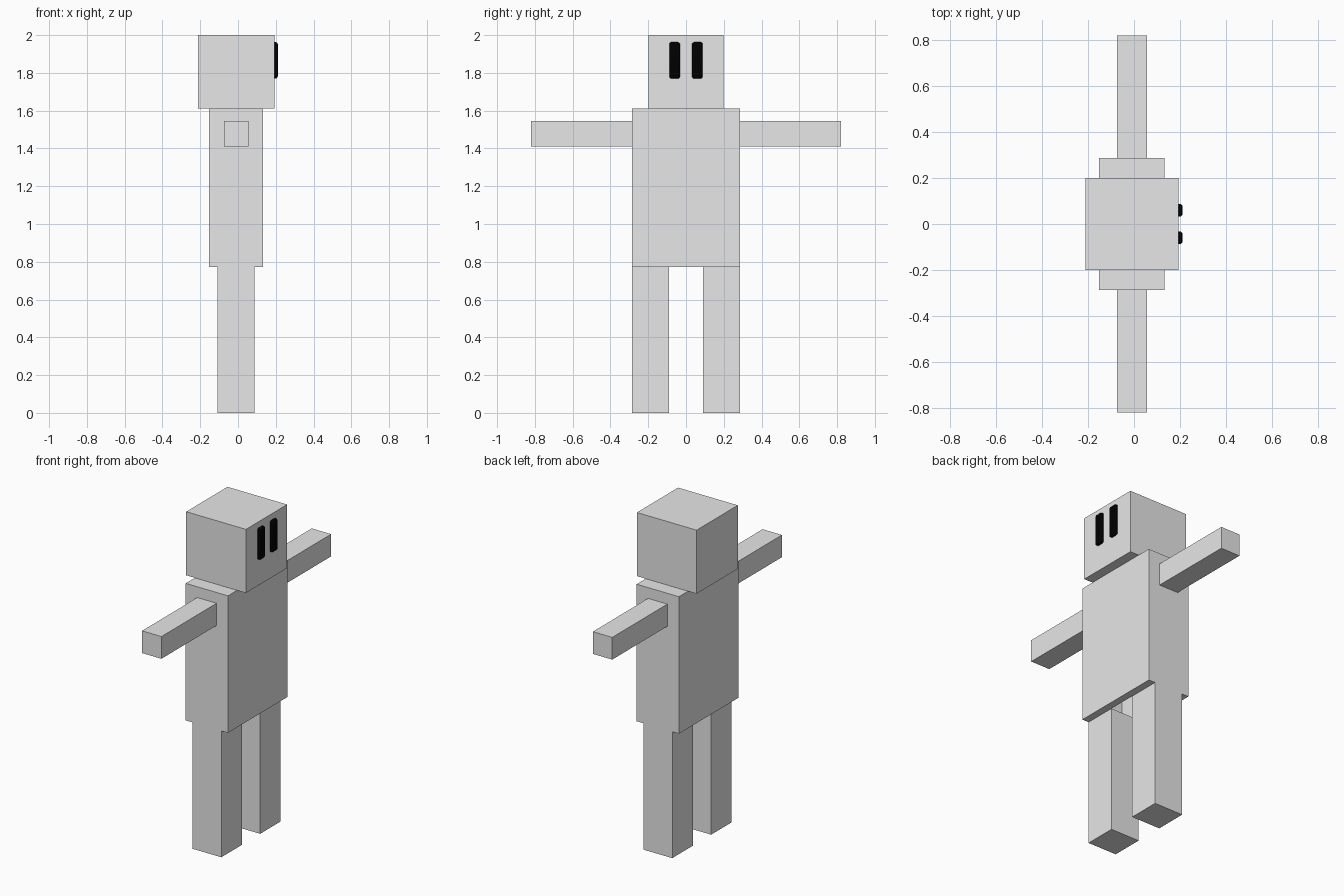
import bpy, bmesh
from mathutils import Vector

if "Cube" in bpy.data.objects:
    bpy.data.objects.remove(bpy.data.objects["Cube"])


def make_material(name, rgb):
    m = bpy.data.materials.new(name)
    m.diffuse_color = (*rgb, 1.0)
    m.use_nodes = True
    m.node_tree.nodes["Principled BSDF"].inputs["Base Color"].default_value = m.diffuse_color
    return m


grey = make_material("light grey", (0.8, 0.8, 0.8))
black = make_material("black", (0.0, 0.0, 0.0))


def box(name, lo, hi, mat, open_side=None, bevel=0.0):
    """Axis-aligned box from corner to corner; open_side drops the face with that normal."""
    lo, hi = Vector(lo), Vector(hi)
    bm = bmesh.new()
    bmesh.ops.create_cube(bm, size=1.0)
    for v in bm.verts:
        v.co = Vector(((lo[i] + hi[i]) / 2 + v.co[i] * (hi[i] - lo[i]) for i in range(3)))
    bm.normal_update()
    if open_side:
        gone = [f for f in bm.faces if f.normal.dot(Vector(open_side)) > 0.9]
        bmesh.ops.delete(bm, geom=gone, context='FACES_ONLY')
    if bevel:
        bmesh.ops.bevel(bm, geom=bm.edges[:], offset=bevel, segments=3,
                        profile=0.5, affect='EDGES')
    mesh = bpy.data.meshes.new(name)
    bm.to_mesh(mesh)
    bm.free()
    mesh.materials.append(mat)
    ob = bpy.data.objects.new(name, mesh)
    bpy.context.collection.objects.link(ob)
    return ob


def rim(name, x0, x1, y, z):
    """Flat strip facing down."""
    mesh = bpy.data.meshes.new(name)
    mesh.from_pydata([(x0, -y, z), (x0, y, z), (x1, y, z), (x1, -y, z)], [], [(0, 1, 2, 3)])
    mesh.materials.append(grey)
    bpy.context.collection.objects.link(bpy.data.objects.new(name, mesh))


HIP, SHOULDER, WIDTH = 0.773, 1.611, 0.287

# Head and torso; the torso is open underneath between its two rims
box("head", (-0.211, -0.199, SHOULDER), (0.193, 0.199, 2.0), grey)
box("torso", (-0.153, -WIDTH, HIP), (0.133, WIDTH, SHOULDER), grey, open_side=(0, 0, -1))
rim("torso_rim_front", 0.088, 0.133, WIDTH, HIP)
rim("torso_rim_back", -0.153, -0.108, WIDTH, HIP)

# Paired parts
for side, s in (("left", 1), ("right", -1)):
    def pair(name, x, y, z, mat, **kw):
        a, b = sorted((s * y[0], s * y[1]))
        return box(f"{side}_{name}", (x[0], a, z[0]), (x[1], b, z[1]), mat, **kw)

    pair("leg", (-0.108, 0.088), (0.089, WIDTH), (0.0, HIP), grey, open_side=(0, 0, 1))
    pair("arm", (-0.075, 0.056), (WIDTH, 0.82), (1.409, 1.545), grey, open_side=(0, -s, 0))
    eye = pair("eye", (0.172, 0.211), (0.032, 0.088), (1.77, 1.963), black, bevel=0.012)
    eye.data.polygons.foreach_set("use_smooth", [True] * len(eye.data.polygons))
